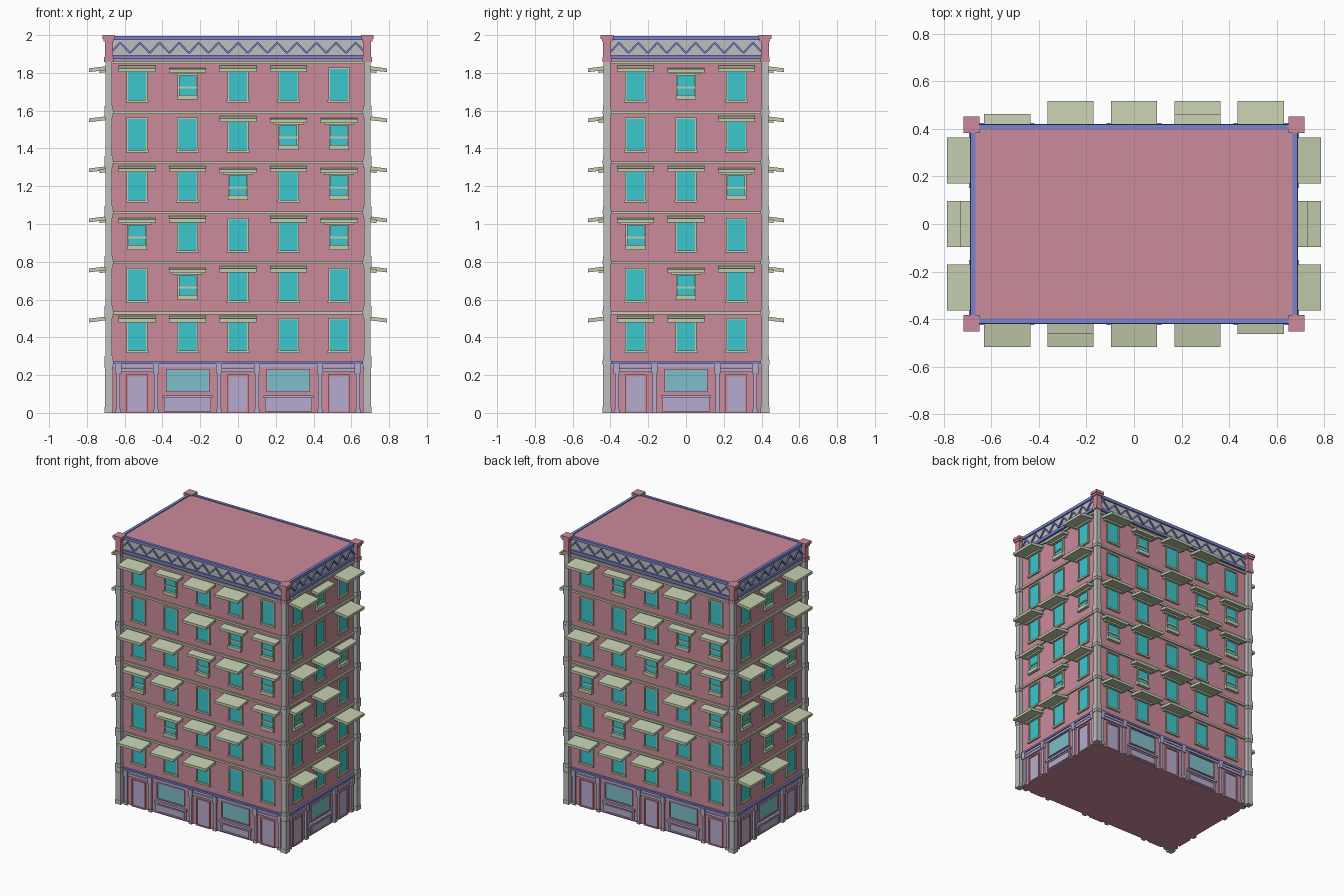
import bpy
import bmesh
from math import pi
from mathutils import Matrix, Vector

if "Cube" in bpy.data.objects:
    bpy.data.objects.remove(bpy.data.objects["Cube"])


def material(name, rgb):
    m = bpy.data.materials.new(name)
    m.use_nodes = True
    m.diffuse_color = (*rgb, 1)
    m.node_tree.nodes["Principled BSDF"].inputs["Base Color"].default_value = (*rgb, 1)
    return m


PINK = material("pink_wall", (0.60, 0.26, 0.33))
GREEN = material("pale_green", (0.54, 0.61, 0.42))
CYAN = material("cyan_glass", (0.045, 0.57, 0.62))
SHOP = material("shop_glass", (0.21, 0.51, 0.58))
LAVENDER = material("lavender", (0.47, 0.41, 0.62))
BLUE = material("blue_trim", (0.19, 0.23, 0.62))
GREY = material("grey_stone", (0.52, 0.52, 0.52))

HALF_X, HALF_Y = 0.675, 0.405
BASE, FLOOR, PITCH = 0.265, 0.265, 0.267


def prism(bm, pts, offset):
    """Extrude a flat outline along an offset."""
    face = bm.faces.new([bm.verts.new(p) for p in pts])
    new = bmesh.ops.extrude_face_region(bm, geom=[face])["geom"]
    verts = [v for v in new if isinstance(v, bmesh.types.BMVert)]
    bmesh.ops.translate(bm, verts=verts, vec=offset)


def box(bm, u0, u1, d0, d1, z0, z1):
    prism(bm, [(u0, -d0, z0), (u1, -d0, z0), (u1, -d1, z0), (u0, -d1, z0)], (0, 0, z1 - z0))


def finish(name, bm, mat, matrix=Matrix()):
    bmesh.ops.recalc_face_normals(bm, faces=bm.faces)
    mesh = bpy.data.meshes.new(name)
    bm.to_mesh(mesh)
    bm.free()
    mesh.materials.append(mat)
    ob = bpy.data.objects.new(name, mesh)
    ob.matrix_world = matrix
    bpy.context.scene.collection.objects.link(ob)
    return ob


def frame(bm, u, w, z0, z1, t, depth):
    """Four bars around an opening centred on u."""
    h = w / 2
    for s in (-1, 1):
        a, b = sorted((u + s * h, u + s * (h - t)))
        box(bm, a, b, -0.01, depth, z0, z1)
    box(bm, u - h + t, u + h - t, -0.01, depth, z0, z0 + t)
    box(bm, u - h + t, u + h - t, -0.01, depth, z1 - t, z1)


def awning(bm, u, z, depth):
    """Sloping slab over a window, with a narrow lintel under it."""
    drop = 0.014 * depth / 0.113
    prof = [(0, z), (depth, z - drop), (depth, z - drop - 0.02), (0, z - 0.02)]
    prism(bm, [(u - 0.0975, -d, h) for d, h in prof], (0.195, 0, 0))
    box(bm, u - 0.08, u + 0.08, 0, 0.02, z - 0.034, z - 0.02)


def facade(side, wall, half, bays, floors, angle):
    parts = {}

    def part(name, mat):
        return parts.setdefault(name, (bmesh.new(), mat))[0]

    frames, glass = part("window_frames", GREEN), part("window_glass", CYAN)
    awnings, bands = part("awnings", GREEN), part("floor_bands", GREEN)
    sills = part("window_sills", GREEN)
    us = [(i - (bays - 1) / 2) * PITCH for i in range(bays)]

    # Upper floors: L wide awning, S sash window with short awning, N bare window
    for f, kinds in enumerate(floors):
        z = BASE + f * FLOOR
        box(bands, -half, half, -0.01, 0.012, z + FLOOR - 0.008, z + FLOOR + 0.007)
        for u, kind in zip(us, kinds):
            if kind == "S":
                frame(frames, u, 0.104, z + 0.07, z + 0.205, 0.008, 0.012)
                box(frames, u - 0.045, u + 0.045, 0, 0.01, z + 0.128, z + 0.138)
                box(glass, u - 0.045, u + 0.045, -0.01, 0.004, z + 0.075, z + 0.2)
                box(sills, u - 0.053, u + 0.053, 0, 0.022, z + 0.068, z + 0.094)
                awning(awnings, u, z + 0.237, 0.058)
            else:
                frame(frames, u, 0.112, z + 0.058, z + 0.238, 0.008, 0.01)
                box(glass, u - 0.05, u + 0.05, -0.01, 0.003, z + 0.062, z + 0.232)
                box(sills, u - 0.06, u + 0.06, 0, 0.014, z + 0.053, z + 0.066)
                if kind == "L":
                    awning(awnings, u, z + 0.248, 0.113)

    # Shop floor: doors with pilasters alternate with display windows
    trim, doors = part("shop_trim", LAVENDER), part("doors", LAVENDER)
    panes, panels = part("shop_windows", SHOP), part("shop_panels", LAVENDER)
    shop_frames = part("shop_frames", PINK)
    box(part("shop_cornice", BLUE), -half, half, -0.01, 0.015, 0.258, 0.272)
    box(trim, -half, half, -0.01, 0.007, 0.242, 0.258)
    for i, u in enumerate(us):
        if i % 2 == 0:
            box(doors, u - 0.048, u + 0.048, -0.01, 0.004, 0.005, 0.192)
            frame(shop_frames, u, 0.114, 0, 0.202, 0.009, 0.01)
            box(trim, u - 0.1, u + 0.1, 0, 0.01, 0.217, 0.236)
            for s in (-1, 1):
                p = u + s * 0.1
                box(trim, p - 0.01, p + 0.01, 0, 0.014, 0, 0.258)
                box(trim, p - 0.016, p + 0.016, 0, 0.02, 0.208, 0.258)
                box(trim, p - 0.014, p + 0.014, 0, 0.018, 0, 0.02)
        else:
            box(panes, u - 0.11, u + 0.11, -0.01, 0.004, 0.115, 0.228)
            frame(trim, u, 0.23, 0.11, 0.233, 0.006, 0.01)
            box(panels, u - 0.125, u + 0.125, -0.01, 0.008, 0.008, 0.078)
            box(panels, u - 0.132, u + 0.132, 0, 0.016, 0.078, 0.093)
            frame(panels, u, 0.225, 0.015, 0.07, 0.006, 0.013)

    # Cornice: rails with a zigzag truss over a stone panel
    rails, truss = part("cornice_rails", BLUE), part("cornice_truss", BLUE)
    box(part("cornice_panel", GREY), -half, half, -0.01, 0.002, 1.893, 1.975)
    box(rails, -half, half, -0.015, 0.015, 1.873, 1.895)
    box(rails, -half, half, -0.008, 0.013, 1.974, 1.996)
    teeth = round(2 * half / 0.104)
    step = 2 * half / teeth / 2
    for k in range(2 * teeth):
        a = Vector((-half + k * step, 0, 1.905 if k % 2 == 0 else 1.96))
        b = Vector((a.x + step, 0, 1.865 * 2 + 0.135 - a.z))
        n = (b - a).normalized().cross(Vector((0, 1, 0))) * 0.005
        prism(truss, [a + n, b + n, b - n, a - n], (0, -0.011, 0))

    turn = Matrix.Rotation(angle, 4, "Z") @ Matrix.Translation((0, -wall, 0))
    for name, (bm, mat) in parts.items():
        finish(f"{side}_{name}", bm, mat, turn)


# Main block and roof
bm = bmesh.new()
box(bm, -HALF_X, HALF_X, -HALF_Y, HALF_Y, 0, 1.99)
finish("main_walls", bm, PINK)

LONG = ["LLLNN", "NSLLN", "SLNLS", "LLSLS", "NNLSS", "LSLLN"]
SHORT = ["LLN", "NSL", "SLN", "LLS", "NNL", "LSL"]
facade("front", HALF_Y, HALF_X, 5, LONG, 0)
facade("right", HALF_X, HALF_Y, 3, SHORT, pi / 2)
facade("back", HALF_Y, HALF_X, 5, LONG, pi)
facade("left", HALF_X, HALF_Y, 3, SHORT, -pi / 2)

# Corner columns with a collar at each floor, and a capped finial on top
for sx, xname in ((-1, "left"), (1, "right")):
    for sy, yname in ((-1, "front"), (1, "back")):
        column, cap = bmesh.new(), bmesh.new()

        def block(bm, r, z0, z1):
            x, y = sx * 0.684, -sy * 0.418
            box(bm, x - r, x + r, y - r, y + r, z0, z1)

        block(column, 0.018, 0, 1.87)
        block(column, 0.023, 0, 0.03)
        block(column, 0.021, 0.03, 0.235)
        for f in range(6):
            z = BASE + f * FLOOR
            block(column, 0.022, z - 0.027, z + 0.035)
            block(column, 0.024, z - 0.008, z + 0.012)
        block(cap, 0.025, 1.858, 1.885)
        block(cap, 0.021, 1.885, 1.965)
        block(cap, 0.028, 1.965, 1.98)
        block(cap, 0.034, 1.98, 2.0)
        finish(f"{yname}_{xname}_column", column, GREY)
        finish(f"{yname}_{xname}_finial", cap, PINK)
